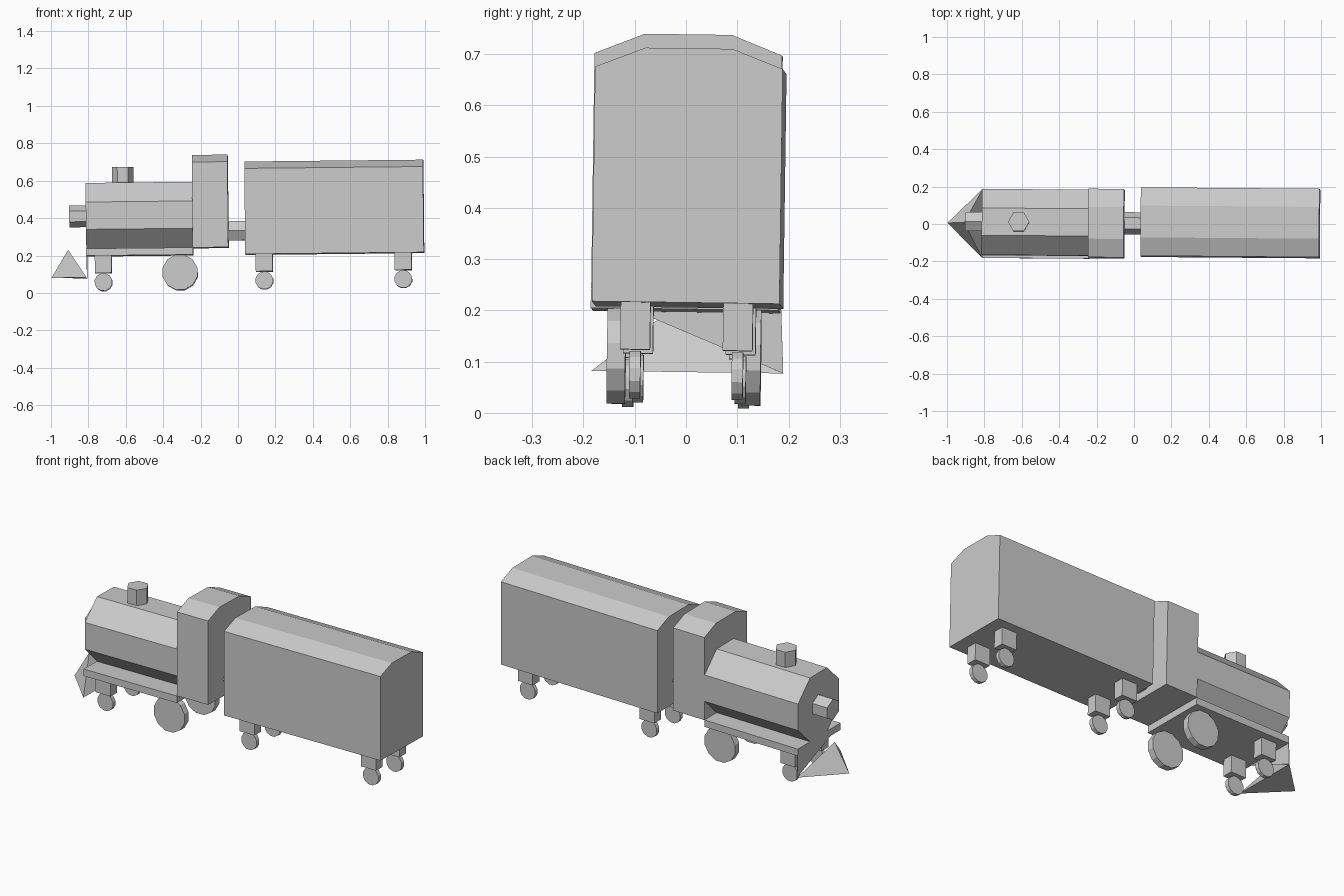
import bpy, bmesh
from math import radians, pi, cos, sin
from mathutils import Matrix, Vector

cube = bpy.data.objects.get("Cube")
if cube:
    bpy.data.objects.remove(cube, do_unlink=True)

grey = bpy.data.materials.new("plain_grey")
grey.use_nodes = True
COLOUR = (0.6, 0.6, 0.6, 1)
grey.diffuse_color = COLOUR
grey.node_tree.nodes["Principled BSDF"].inputs["Base Color"].default_value = COLOUR

# The whole train leans very slightly, turning about a point at floor-plate height
PIVOT = Vector((0, 0, 0.2))
LEAN = (Matrix.Translation(PIVOT) @ Matrix.Rotation(radians(-0.45), 4, 'Z')
        @ Matrix.Rotation(radians(-0.6), 4, 'Y') @ Matrix.Rotation(radians(-0.8), 4, 'X')
        @ Matrix.Translation(-PIVOT))


def make_object(name, bm):
    bmesh.ops.recalc_face_normals(bm, faces=bm.faces)
    bmesh.ops.transform(bm, matrix=LEAN, verts=bm.verts)
    mesh = bpy.data.meshes.new(name)
    bm.to_mesh(mesh)
    bm.free()
    mesh.materials.append(grey)
    obj = bpy.data.objects.new(name, mesh)
    bpy.context.collection.objects.link(obj)
    return obj


def prism(name, outline, start, depth):
    """Extrude a closed outline of 3D points along the depth vector."""
    bm = bmesh.new()
    face = bm.faces.new([bm.verts.new(Vector(p) + Vector(start)) for p in outline])
    result = bmesh.ops.extrude_face_region(bm, geom=[face], use_keep_orig=True)
    moved = [v for v in result["geom"] if isinstance(v, bmesh.types.BMVert)]
    bmesh.ops.translate(bm, vec=depth, verts=moved)
    return make_object(name, bm)


def ring(sides, radius, axis, turn=0.0):
    """Regular polygon in the plane facing the given axis."""
    points = []
    for i in range(sides):
        a = 2 * pi * i / sides + turn
        u, v = radius * cos(a), radius * sin(a)
        points.append({'X': (0, u, v), 'Y': (u, 0, v), 'Z': (u, v, 0)}[axis])
    return points


def box(name, x0, x1, y0, y1, z0, z1):
    outline = [(0, y0, z0), (0, y1, z0), (0, y1, z1), (0, y0, z1)]
    return prism(name, outline, (x0, 0, 0), (x1 - x0, 0, 0))


def roofed_body(name, x0, x1, y, half, bottom, eave, ridge):
    """Long body with a chamfered roof."""
    flat = 0.085
    outline = [(0, -half, bottom), (0, half, bottom), (0, half, eave),
               (0, flat, ridge), (0, -flat, ridge), (0, -half, eave)]
    return prism(name, outline, (x0, y, 0), (x1 - x0, 0, 0))


def wheel(name, x, y, z, radius, width):
    return prism(name, ring(12, radius, 'Y', pi / 12), (x, y - width / 2, z), (0, width, 0))


# Wagon and cab
roofed_body("wagon_body", 0.04, 0.995, 0.007, 0.183, 0.205, 0.663, 0.701)
roofed_body("cab", -0.24, -0.05, -0.003, 0.183, 0.243, 0.700, 0.739)

# Boiler with floor plate, nose and chimney
prism("boiler", ring(8, 0.191, 'X', pi / 8), (-0.81, 0.001, 0.419), (0.57, 0, 0))
box("floor_plate", -0.81, -0.24, -0.188, 0.178, 0.205, 0.243)
prism("nose", ring(6, 0.058, 'X', pi / 6), (-0.9, 0.003, 0.418), (0.09, 0, 0))
prism("chimney", ring(6, 0.057, 'Z'), (-0.612, 0, 0.58), (0, 0, 0.1))

# Coupling between cab and wagon
prism("coupling", ring(6, 0.06, 'X'), (-0.05, 0.001, 0.333), (0.09, 0, 0))

# Pyramid-shaped track clearer
bm = bmesh.new()
tip, right, left, top = [bm.verts.new(p) for p in (
    (-0.998, 0, 0.091), (-0.81, -0.189, 0.088), (-0.81, 0.185, 0.088), (-0.908, 0, 0.24))]
for corners in ((tip, right, left), (tip, right, top), (right, left, top), (left, tip, top)):
    bm.faces.new(corners)
make_object("track_clearer", bm)

# Triangular web joining the floor plate to the track clearer
prism("clearer_web", [(0, 0.185, 0.088), (0, 0.178, 0.24), (0, -0.188, 0.24)],
      (-0.81, 0, 0), (0.003, 0, 0))

# Small wheels, each under its own block
for label, x, centre, reach in (("engine_front", -0.72, -0.004, 0.113),
                                ("wagon_front", 0.14, 0.009, 0.1),
                                ("wagon_rear", 0.883, 0.009, 0.1)):
    for side, sign in (("left", 1), ("right", -1)):
        y = centre + sign * reach
        box(f"{label}_{side}_block", x - 0.045, x + 0.045, y - 0.029, y + 0.029, 0.113, 0.206)
        wheel(f"{label}_{side}_wheel", x, y, 0.064, 0.048, 0.022)

# Large driving wheels
for side, sign in (("left", 1), ("right", -1)):
    wheel(f"driving_{side}_wheel", -0.31, -0.005 + sign * 0.132, 0.112, 0.096, 0.036)
